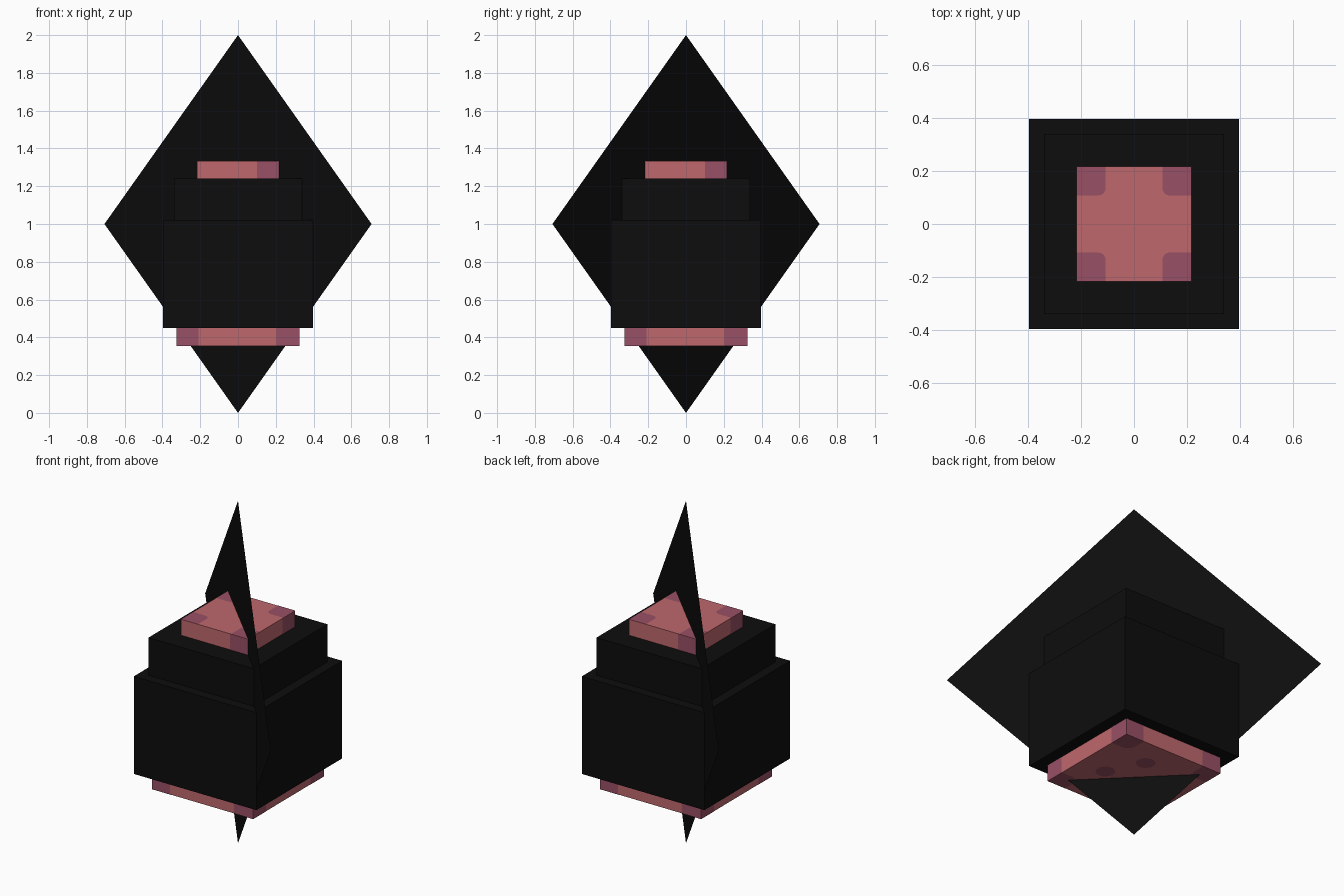
import bpy, bmesh, math
from mathutils import Matrix, Vector

if "Cube" in bpy.data.objects:
    bpy.data.objects.remove(bpy.data.objects["Cube"])


def material(name, rgb):
    m = bpy.data.materials.new(name)
    m.diffuse_color = (*rgb, 1)
    m.use_nodes = True
    m.node_tree.nodes["Principled BSDF"].inputs["Base Color"].default_value = m.diffuse_color
    return m


BLACK = material("black", (0.004, 0.004, 0.004))
RED = material("dusty red", (0.52, 0.138, 0.152))
PURPLE = material("plum", (0.315, 0.08, 0.128))


def mesh_object(name, bm, mat):
    me = bpy.data.meshes.new(name)
    bm.to_mesh(me)
    bm.free()
    me.materials.append(mat)
    ob = bpy.data.objects.new(name, me)
    bpy.context.collection.objects.link(ob)
    return ob


def block(name, half, z0, z1, mat):
    bm = bmesh.new()
    bmesh.ops.create_cube(bm, size=1, matrix=Matrix.Translation((0, 0, (z0 + z1) / 2))
                          @ Matrix.Diagonal((half * 2, half * 2, z1 - z0, 1)))
    return mesh_object(name, bm, mat)


def marks(name, outlines):
    """Flat painted marks, repeated on all four quarters."""
    bm = bmesh.new()
    for k in range(4):
        rot = Matrix.Rotation(k * math.pi / 2, 3, 'Z')
        for pts in outlines:
            bm.faces.new([bm.verts.new(rot @ Vector(p)) for p in pts])
    return mesh_object(name, bm, PURPLE)


def corner(half, size, radius, z, up):
    """Corner mark whose inner corner is rounded."""
    a, c = half - size, half - size + radius
    arc = [(c - radius * math.cos(t), c - radius * math.sin(t), z)
           for t in (i * math.pi / 12 for i in range(7))]
    pts = [(half, half, z), (a, half, z)] + arc + [(half, a, z)]
    return pts if up else pts[::-1]


def strip(half, x0, x1, z0, z1):
    """Upright mark on the front side."""
    y = -half - 0.001
    return [(x0, y, z0), (x1, y, z0), (x1, y, z1), (x0, y, z1)]


def disc(x, y, r, z):
    return [(x + r * math.cos(t), y - r * math.sin(t), z)
            for t in (i * math.pi / 8 for i in range(16))]


# Stacked square blocks
CAP, BASE = 0.217, 0.326
block("base_plate", BASE, 0.353, 0.45, RED)
block("body", 0.396, 0.45, 1.02, BLACK)
block("shoulder", 0.34, 1.02, 1.24, BLACK)
block("cap", CAP, 1.24, 1.333, RED)

# Plum marks on the cap: top corners and one end of each side
marks("cap_marks", [corner(CAP, 0.11, 0.03, 1.334, True),
                    strip(CAP, 0.1, CAP, 1.24, 1.333)])

# Plum marks on the base: both ends of each side, lower corners and spots
marks("base_marks", [strip(BASE, 0.203, BASE, 0.353, 0.45),
                     strip(BASE, -BASE, -0.21, 0.353, 0.45),
                     corner(BASE, 0.12, 0.05, 0.352, False),
                     disc(0.05, 0.157, 0.053, 0.352)])

# Upright diamond sheet through the diagonal
d = math.sqrt(0.5)
bm = bmesh.new()
bm.faces.new([bm.verts.new(p) for p in ((0, 0, 0), (d, -d, 1), (0, 0, 2), (-d, d, 1))])
mesh_object("diamond_sheet", bm, BLACK)
